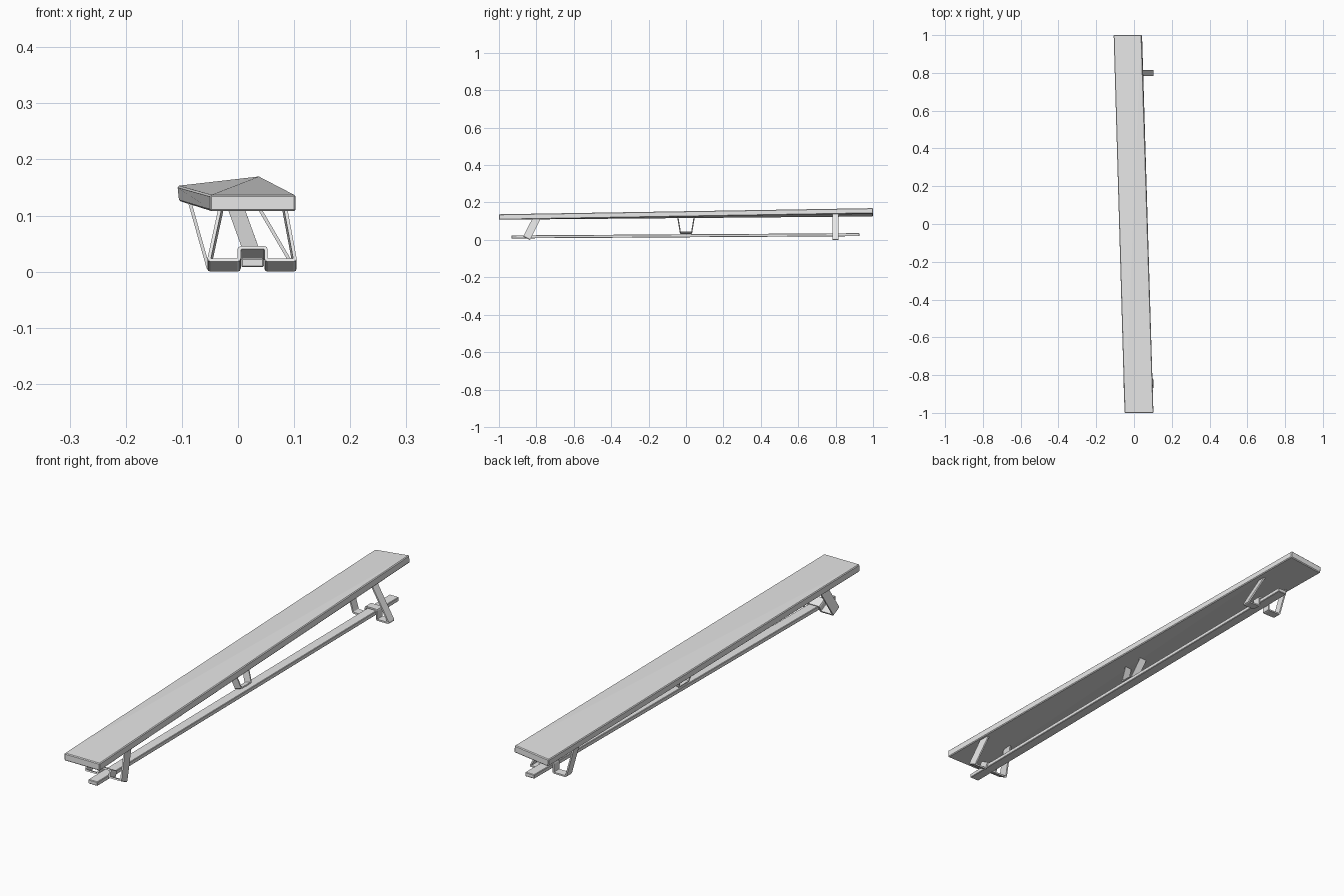
import bpy
import bmesh
from mathutils import Vector

cube = bpy.data.objects.get("Cube")
if cube:
    bpy.data.objects.remove(cube)

grey = bpy.data.materials.new("plain_grey")
grey.use_nodes = True
grey.diffuse_color = (0.8, 0.8, 0.8, 1)
grey.node_tree.nodes["Principled BSDF"].inputs["Base Color"].default_value = (0.8, 0.8, 0.8, 1)


def finish(name, bm, bevel):
    bmesh.ops.recalc_face_normals(bm, faces=bm.faces[:])
    mesh = bpy.data.meshes.new(name)
    bm.to_mesh(mesh)
    bm.free()
    mesh.materials.append(grey)
    obj = bpy.data.objects.new(name, mesh)
    bpy.context.collection.objects.link(obj)
    if bevel:
        mod = obj.modifiers.new("soft_edges", "BEVEL")
        mod.width, mod.segments = bevel, 1
        mod.limit_method, mod.angle_limit = "ANGLE", 0.6
    return obj


def plank(name, front, back, drops, bevel, split=False):
    """Long board from its front and back top edges; drops point to the underside."""
    bm = bmesh.new()
    rings = []
    for edge, drop in zip((front, back), drops):
        a, b = Vector(edge[0]), Vector(edge[1])
        d = Vector(drop)
        rings.append([bm.verts.new(p) for p in (a, b, b + d, a + d)])
    f, k = rings
    bm.faces.new(f)
    bm.faces.new(k[::-1])
    for i in range(4):
        j = (i + 1) % 4
        if split and i in (0, 2):  # crease the twisted top and underside
            lo, hi = (i, j) if i == 0 else (j, i)
            bm.faces.new((f[lo], f[hi], k[hi]))
            bm.faces.new((f[lo], k[hi], k[lo]))
        else:
            bm.faces.new((f[i], f[j], k[j], k[i]))
    return finish(name, bm, bevel)


def strap(name, origin, u, v, w, path, thick=0.006):
    """Flat bar bent along a path in the u-v plane, as wide as w."""
    o, u, v, w = (Vector(c) for c in (origin, u, v, w))
    bm = bmesh.new()
    near = [bm.verts.new(o + u * a + v * b) for a, b in path]
    far = [bm.verts.new(p.co + w) for p in near]
    for i in range(len(path) - 1):
        bm.faces.new((near[i], near[i + 1], far[i + 1], far[i]))
    folds = [bm.edges.get((near[i], far[i])) for i in range(1, len(path) - 1)]
    bmesh.ops.bevel(bm, geom=folds, offset=0.004, segments=2, profile=0.5, affect="EDGES")
    obj = finish(name, bm, 0)
    mod = obj.modifiers.new("thickness", "SOLIDIFY")
    mod.thickness, mod.offset, mod.use_even_offset = thick, 0, True
    return obj


def leg_path(left_top, right_top, hump):
    """Legs, feet and a raised bridge over the rail."""
    foot = 0.003
    return [left_top, (-0.052, foot), (0.002, foot), (0.002, hump),
            (0.05, hump), (0.05, foot), (0.102, foot), right_top]


# Twisted seat board
plank("seat_board",
      ((-0.05, -1, 0.137), (0.103, -1, 0.137)),
      ((-0.108, 1, 0.153), (0.04, 1, 0.17)),
      ((0, 0, -0.029), (0.003, 0, -0.028)), 0.003, split=True)

# Low rail that ties the legs together
plank("rail",
      ((0.006, -0.933, 0.024), (0.046, -0.933, 0.024)),
      ((0.006, 0.927, 0.036), (0.046, 0.927, 0.036)),
      ((0, 0, -0.016), (0, 0, -0.016)), 0.002)

# Leaning front leg and upright back leg
strap("front_leg", (0, -0.834, 0), (1, 0, 0), (0, 0.45, 0.89), (0, -0.036, 0.018),
      leg_path((-0.029, 0.123), (0.082, 0.123), 0.028))
strap("back_leg", (0, 0.783, 0), (1, 0, 0), (0, 0, 1), (0, 0.033, 0),
      leg_path((-0.088, 0.131), (0.021, 0.142), 0.041))

# Slanted bracket between rail and seat
strap("middle_bracket", (0.011, 0, 0.031), (0, 1, 0), (-0.34, 0, 0.94), (0.027, 0, 0.009),
      [(-0.045, 0.1), (-0.03, 0.003), (0.03, 0.003), (0.045, 0.1)], 0.005)
